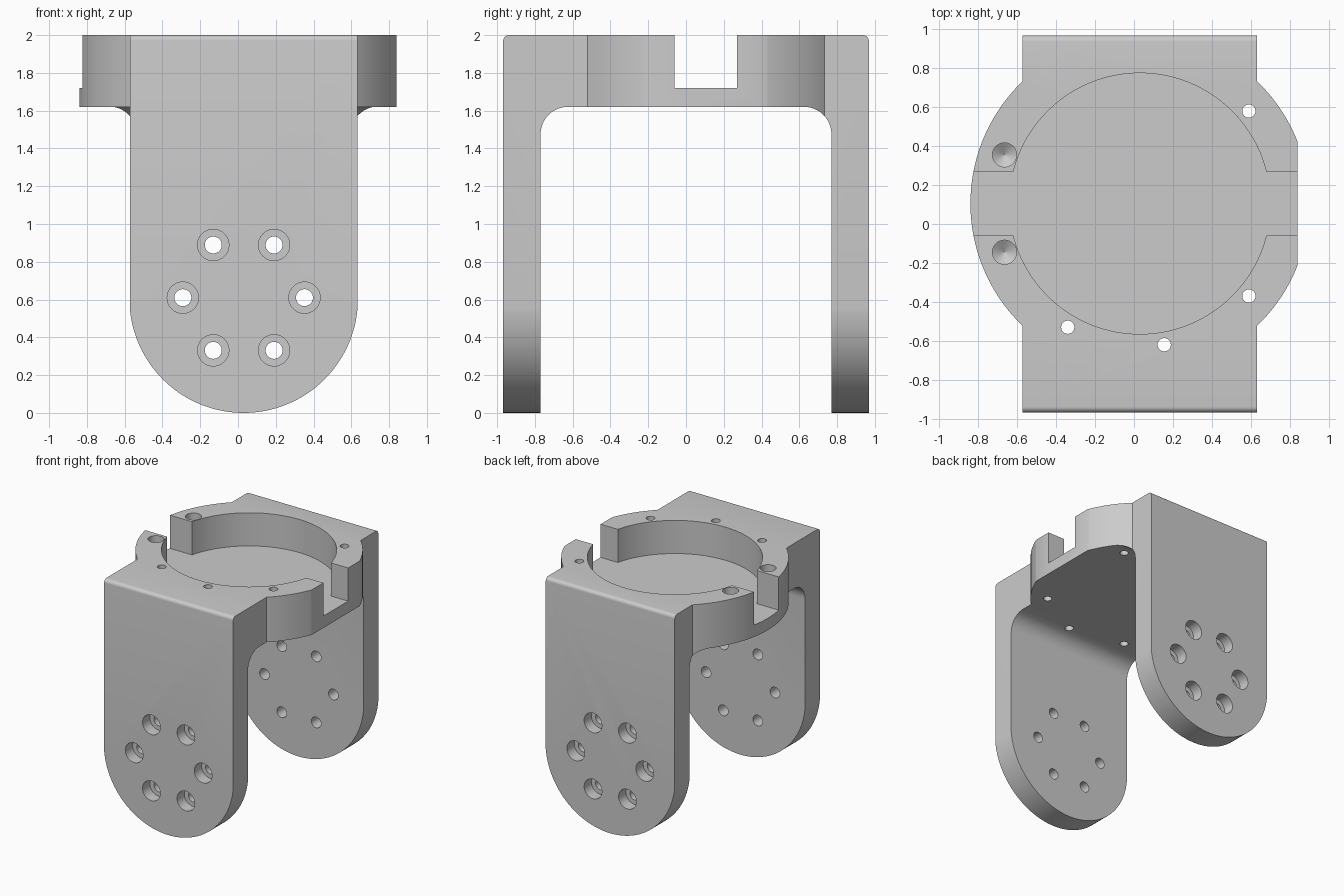
import bpy, bmesh
from math import sin, cos, acos, asin, radians, pi
from mathutils import Matrix, Vector

cube = bpy.data.objects.get("Cube")
if cube:
    bpy.data.objects.remove(cube, do_unlink=True)

CX, CY = 0.03, 0.105          # axis of the round seat
HALF = 0.6025                 # half width of the arms
RIM, POCKET = 0.87, 0.67      # outer and inner seat radii


def arc(cx, cy, r, a, b, n=24):
    return [(cx + r * cos(a + (b - a) * i / n), cy + r * sin(a + (b - a) * i / n))
            for i in range(n + 1)]


def make_object(name, bm):
    bmesh.ops.recalc_face_normals(bm, faces=bm.faces)
    mesh = bpy.data.meshes.new(name)
    bm.to_mesh(mesh)
    bm.free()
    obj = bpy.data.objects.new(name, mesh)
    bpy.context.collection.objects.link(obj)
    return obj


def prism(name, outline, place, low, high):
    """Extrude a 2D outline; place(u, v, d) turns it into a 3D point."""
    bm = bmesh.new()
    face = bm.faces.new([bm.verts.new(place(u, v, low)) for u, v in outline])
    moved = bmesh.ops.extrude_face_region(bm, geom=[face])["geom"]
    shift = Vector(place(0, 0, high)) - Vector(place(0, 0, low))
    bmesh.ops.translate(bm, vec=shift, verts=[v for v in moved if isinstance(v, bmesh.types.BMVert)])
    return make_object(name, bm)


def lathe(bm, profile, matrix, n=32):
    """Add a closed turned solid from (radius, height) pairs."""
    rings = [[bm.verts.new(matrix @ Vector((r * cos(2 * pi * i / n), r * sin(2 * pi * i / n), h)))
              for i in range(n)] for r, h in profile]
    for a, b in zip(rings, rings[1:]):
        for i in range(n):
            j = (i + 1) % n
            bm.faces.new((a[i], a[j], b[j], b[i]))
    bm.faces.new(rings[0][::-1])
    bm.faces.new(rings[-1])


def combine(target, tool, operation):
    mod = target.modifiers.new("cut", "BOOLEAN")
    mod.operation, mod.solver, mod.object = operation, "EXACT", tool
    bpy.context.view_layer.objects.active = target
    bpy.ops.object.modifier_apply(modifier=mod.name)
    bpy.data.objects.remove(tool, do_unlink=True)


# U-shaped side profile with inner fillets and softened top edges
half = [(0, 1.62)] + arc(0.625, 1.475, 0.145, pi / 2, 0, 12)
half += [(0.77, -0.1), (0.968, -0.1)] + arc(0.938, 1.97, 0.03, 0, pi / 2, 6)
side = half + [(-y, z) for y, z in half[:0:-1]]
bracket = prism("bracket", side, lambda u, v, d: (d, u, v), -1.2, 1.2)

# Plan: straight strip plus round seat with one flat side
a, b = acos(HALF / RIM), acos(0.81 / RIM)
plan = arc(CX, CY, RIM, -a, -b) + arc(CX, CY, RIM, b, a)
plan += [(CX + HALF, 1.2), (CX - HALF, 1.2)]
plan += arc(CX, CY, RIM, pi - a, pi + a, 64)
plan += [(CX - HALF, -1.2), (CX + HALF, -1.2)]
combine(bracket, prism("plan_cutter", plan, lambda u, v, d: (u, v, d), -0.5, 2.5), "INTERSECT")

# Rounded lower ends of the arms
R = 0.605
front = arc(CX, R, R, pi, 2 * pi, 72) + [(1.5, R), (1.5, 2.5), (-1.5, 2.5), (-1.5, R)]
combine(bracket, prism("arm_end_cutter", front, lambda u, v, d: (u, d, v), -1.5, 1.5), "INTERSECT")

# Round pocket with a slot through both sides
SLOT = 0.165
s = asin(SLOT / POCKET)
recess = arc(CX, CY, POCKET, s, pi - s, 64) + [(-1.2, CY + SLOT), (-1.2, CY - SLOT)]
recess += arc(CX, CY, POCKET, pi + s, 2 * pi - s, 64) + [(1.2, CY - SLOT), (1.2, CY + SLOT)]
combine(bracket, prism("pocket_cutter", recess, lambda u, v, d: (u, v, d), 1.72, 2.4), "DIFFERENCE")

# Holes: counterbored rings in the arms, through and blind holes in the top
holes = bmesh.new()
bolt = [(0.045, 0.6), (0.045, 0.87), (0.083, 0.87), (0.083, 1.1)]
for turn in (90, -90):
    for k in range(6):
        t = radians(60 * k)
        centre = Matrix.Translation((CX + 0.322 * cos(t), 0, 0.61 + 0.322 * sin(t)))
        lathe(holes, bolt, centre @ Matrix.Rotation(radians(turn), 4, "X"))
for x, y in ((0.59, 0.58), (0.59, -0.37), (-0.34, -0.53), (0.155, -0.62)):
    lathe(holes, [(0.034, 1.4), (0.034, 2.2)], Matrix.Translation((x, y, 0)))
for y in (0.355, -0.145):
    lathe(holes, [(0.001, 1.7), (0.062, 1.74), (0.062, 2.2)], Matrix.Translation((-0.665, y, 0)))
combine(bracket, make_object("hole_cutter", holes), "DIFFERENCE")

# Single grey material
grey = bpy.data.materials.new("plain grey")
grey.use_nodes = True
colour = (0.6, 0.6, 0.6, 1)
grey.diffuse_color = colour
grey.node_tree.nodes["Principled BSDF"].inputs["Base Color"].default_value = colour
bracket.data.materials.clear()
bracket.data.materials.append(grey)
for poly in bracket.data.polygons:
    poly.material_index = 0

bpy.ops.object.select_all(action="DESELECT")
bracket.select_set(True)
bpy.context.view_layer.objects.active = bracket
bpy.ops.object.shade_smooth_by_angle(angle=radians(30))
